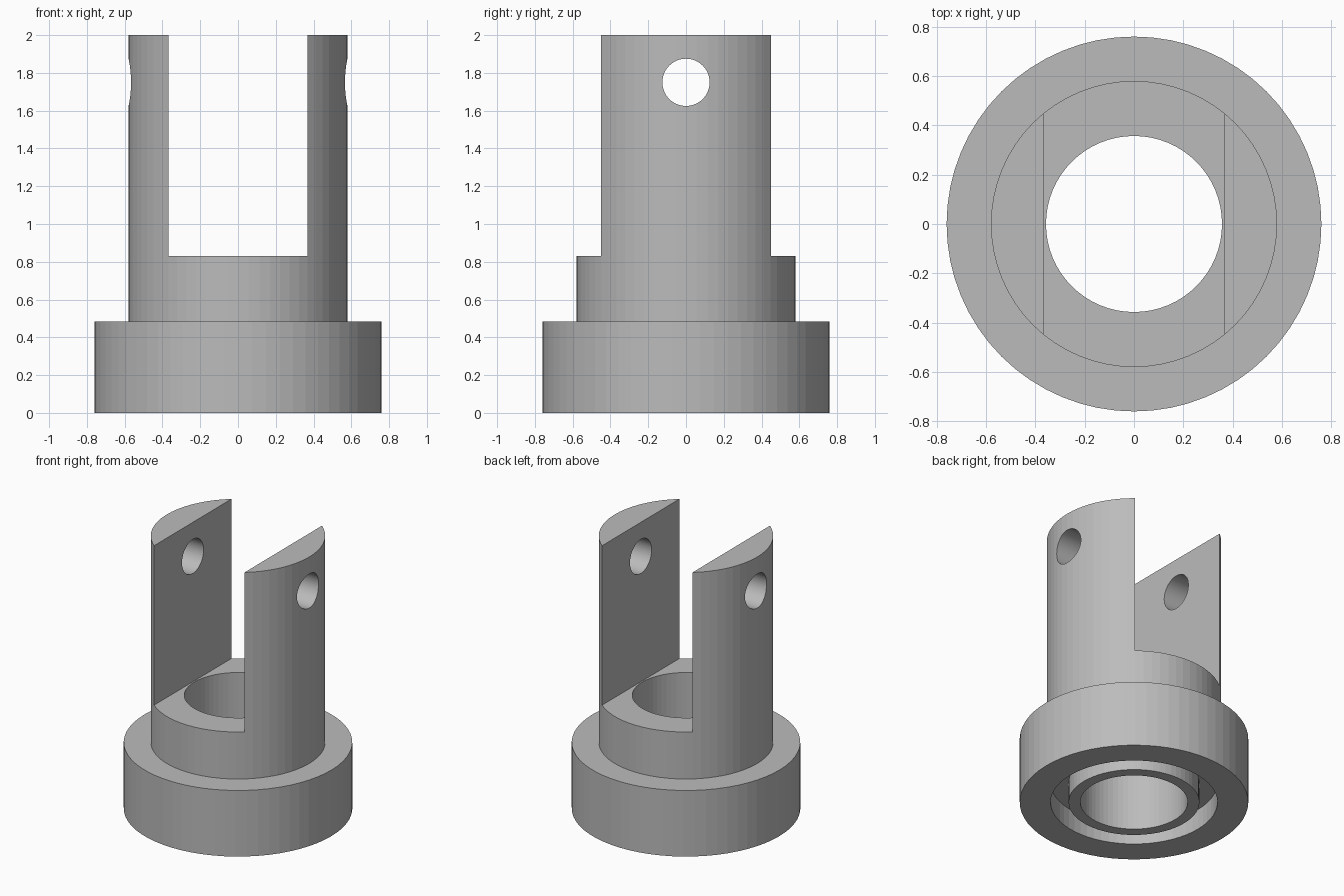
import bpy
import bmesh
import math
from mathutils import Matrix, Vector

cube = bpy.data.objects.get("Cube")
if cube:
    bpy.data.objects.remove(cube, do_unlink=True)

SEGMENTS = 64
FLANGE_R, FLANGE_TOP = 0.76, 0.485
BODY_R, BORE_R, TOP = 0.58, 0.357, 2.0
GROOVE_IN, GROOVE_OUT, GROOVE_TOP = 0.435, 0.555, 0.15
SLOT_HALF, SLOT_FLOOR = 0.367, 0.83
PIN_R, PIN_Z = 0.125, 1.75

grey = bpy.data.materials.new("plain grey")
grey.use_nodes = True
colour = (0.5, 0.5, 0.5, 1)
grey.diffuse_color = colour
grey.node_tree.nodes["Principled BSDF"].inputs["Base Color"].default_value = colour


def add_object(name, bm):
    bmesh.ops.recalc_face_normals(bm, faces=bm.faces)
    mesh = bpy.data.meshes.new(name)
    bm.to_mesh(mesh)
    bm.free()
    mesh.materials.append(grey)
    obj = bpy.data.objects.new(name, mesh)
    bpy.context.collection.objects.link(obj)
    return obj


def lathe(name, profile):
    """Revolve a closed (radius, height) outline about the z axis."""
    bm = bmesh.new()
    verts = [bm.verts.new((r, 0, z)) for r, z in profile]
    edges = [bm.edges.new((v, verts[i - 1])) for i, v in enumerate(verts)]
    bmesh.ops.spin(bm, geom=verts + edges, cent=(0, 0, 0), axis=(0, 0, 1),
                   angle=math.tau, steps=SEGMENTS, use_merge=True)
    bmesh.ops.remove_doubles(bm, verts=bm.verts, dist=0.0001)
    return add_object(name, bm)


def cut(target, cutter):
    mod = target.modifiers.new(cutter.name, "BOOLEAN")
    mod.operation = "DIFFERENCE"
    mod.solver = "EXACT"
    mod.object = cutter
    cutter.hide_render = True
    bpy.context.view_layer.objects.active = target
    bpy.ops.object.modifier_apply(modifier=mod.name)
    bpy.data.objects.remove(cutter, do_unlink=True)


# Flanged tube with a ring groove in its underside
clevis = lathe("clevis_body", [
    (BORE_R, 0), (GROOVE_IN, 0), (GROOVE_IN, GROOVE_TOP),
    (GROOVE_OUT, GROOVE_TOP), (GROOVE_OUT, 0), (FLANGE_R, 0),
    (FLANGE_R, FLANGE_TOP), (BODY_R, FLANGE_TOP), (BODY_R, TOP), (BORE_R, TOP)])

# Slot that leaves two prongs
bm = bmesh.new()
height = TOP + 0.2 - SLOT_FLOOR
bmesh.ops.create_cube(bm, size=1, matrix=Matrix.Translation(
    (0, 0, SLOT_FLOOR + height / 2)) @ Matrix.Diagonal(
    Vector((SLOT_HALF * 2, 2, height, 1))))
cut(clevis, add_object("slot_cutter", bm))

# Pin hole through both prongs
bm = bmesh.new()
bmesh.ops.create_cone(bm, cap_ends=True, segments=SEGMENTS, radius1=PIN_R,
                      radius2=PIN_R, depth=2, matrix=Matrix.Translation(
                          (0, 0, PIN_Z)) @ Matrix.Rotation(math.pi / 2, 4, "Y"))
cut(clevis, add_object("pin_cutter", bm))
